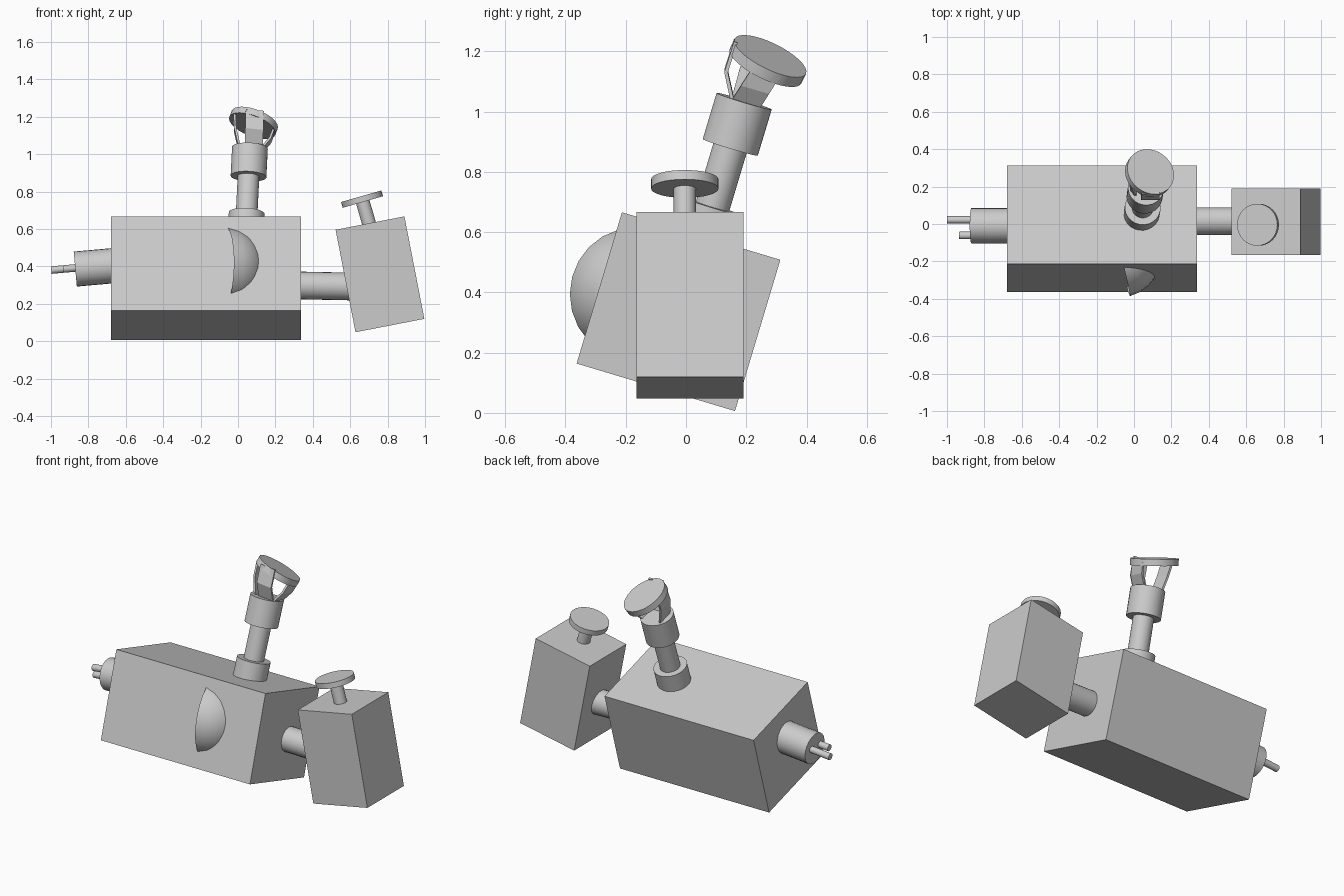
import bpy, bmesh, math
from mathutils import Vector, Matrix

if "Cube" in bpy.data.objects:
    bpy.data.objects.remove(bpy.data.objects["Cube"])


def finish(name, bm, smooth=True):
    me = bpy.data.meshes.new(name)
    bm.to_mesh(me)
    bm.free()
    ob = bpy.data.objects.new(name, me)
    bpy.context.collection.objects.link(ob)
    if smooth:
        bpy.ops.object.select_all(action='DESELECT')
        ob.select_set(True)
        bpy.context.view_layer.objects.active = ob
        bpy.ops.object.shade_smooth_by_angle(angle=math.radians(35))
    return ob


def box(name, center, size, axis, angle):
    bm = bmesh.new()
    m = (Matrix.Translation(center) @ Matrix.Rotation(math.radians(angle), 4, axis)
         @ Matrix.Diagonal((*size, 1)))
    bmesh.ops.create_cube(bm, size=1, matrix=m)
    return finish(name, bm, False)


def rod(name, a, b, r, sides=24):
    a, b = Vector(a), Vector(b)
    d = b - a
    m = Matrix.Translation((a + b) / 2) @ d.to_track_quat('Z', 'Y').to_matrix().to_4x4()
    bm = bmesh.new()
    bmesh.ops.create_cone(bm, cap_ends=True, segments=sides, radius1=r, radius2=r,
                          depth=d.length, matrix=m)
    return finish(name, bm)


def strip(name, path, across, width=0.097):
    # bent flat bar following a path
    w = Vector(across).normalized() * width / 2
    bm = bmesh.new()
    rows = [(bm.verts.new(Vector(p) - w), bm.verts.new(Vector(p) + w)) for p in path]
    for (a, b), (c, d) in zip(rows, rows[1:]):
        bm.faces.new((a, b, d, c))
    ob = finish(name, bm, False)
    mod = ob.modifiers.new("thickness", 'SOLIDIFY')
    mod.thickness, mod.offset = 0.012, 0
    return ob


# Tilted main body and side box
box("main_body", (-0.172, -0.025, 0.336), (1.015, 0.549, 0.524), 'X', -16.7)
box("side_box", (0.759, 0.013, 0.358), (0.375, 0.355, 0.558), 'Y', -11)

# Connecting arm, and plunger on the side box
rod("connecting_arm", (0.25, 0.015, 0.30), (0.65, 0.015, 0.292), 0.074)
up = Vector((-math.sin(math.radians(16)), 0, math.cos(math.radians(16))))
knob = Vector((0.663, -0.004, 0.760))
rod("knob_stem", knob - up * 0.18, knob, 0.037)
rod("knob_disc", knob - up * 0.016, knob + up * 0.016, 0.112, 32)

# Left plug with two prongs
out = Vector((-1, 0, -0.09)).normalized()
end = Vector((-0.87, -0.009, 0.386))
rod("plug", end - out * 0.3, end, 0.094)
for name, y, length in (("long_prong", 0.022, 0.129), ("short_prong", -0.061, 0.064)):
    p = Vector((end.x, y, end.z + 0.006))
    rod(name, p - out * 0.03, p + out * length, 0.02, 16)

# Open half dome sunk into the front face
bm = bmesh.new()
bmesh.ops.create_uvsphere(bm, u_segments=24, v_segments=12, radius=0.22)
bmesh.ops.delete(bm, geom=[v for v in bm.verts if v.co.z < -0.001], context='VERTS')
axis = Vector((0.97, 0.24, -0.03))
bmesh.ops.transform(bm, verts=bm.verts, matrix=Matrix.Translation((-0.075, -0.172, 0.395))
                    @ axis.to_track_quat('Z', 'Y').to_matrix().to_4x4())
finish("front_dome", bm)

# Leaning mast: base collar, shaft and upper collar
lean = Vector((0.048, 0.288, 0.958)).normalized()
mid = Vector((0.06, 0.17, 0.958))
foot = mid - lean * 0.39
rod("mast_base", foot - lean * 0.03, foot + lean * 0.105, 0.096)
rod("mast_shaft", foot, mid, 0.058)
rod("mast_collar", mid - lean * 0.08, mid + lean * 0.08, 0.096)

# Bent bars carrying the tilted top disc
strip("front_bar", [(0.085, 0.155, 1.035), (0.087, 0.133, 1.135), (0.09, 0.165, 1.235)], (1, 0, -0.1))
side = (0, 0.96, -0.28)
strip("right_bar", [(0.125, 0.195, 1.02), (0.172, 0.23, 1.075), (0.192, 0.265, 1.13)], side)
strip("left_bar", [(0.008, 0.198, 1.03), (-0.015, 0.225, 1.13), (-0.018, 0.26, 1.205)], side)
n = Vector((0.33, 0.42, 0.85)).normalized()
c = Vector((0.083, 0.272, 1.168))
rod("top_disc", c - n * 0.019, c + n * 0.019, 0.132, 32)
